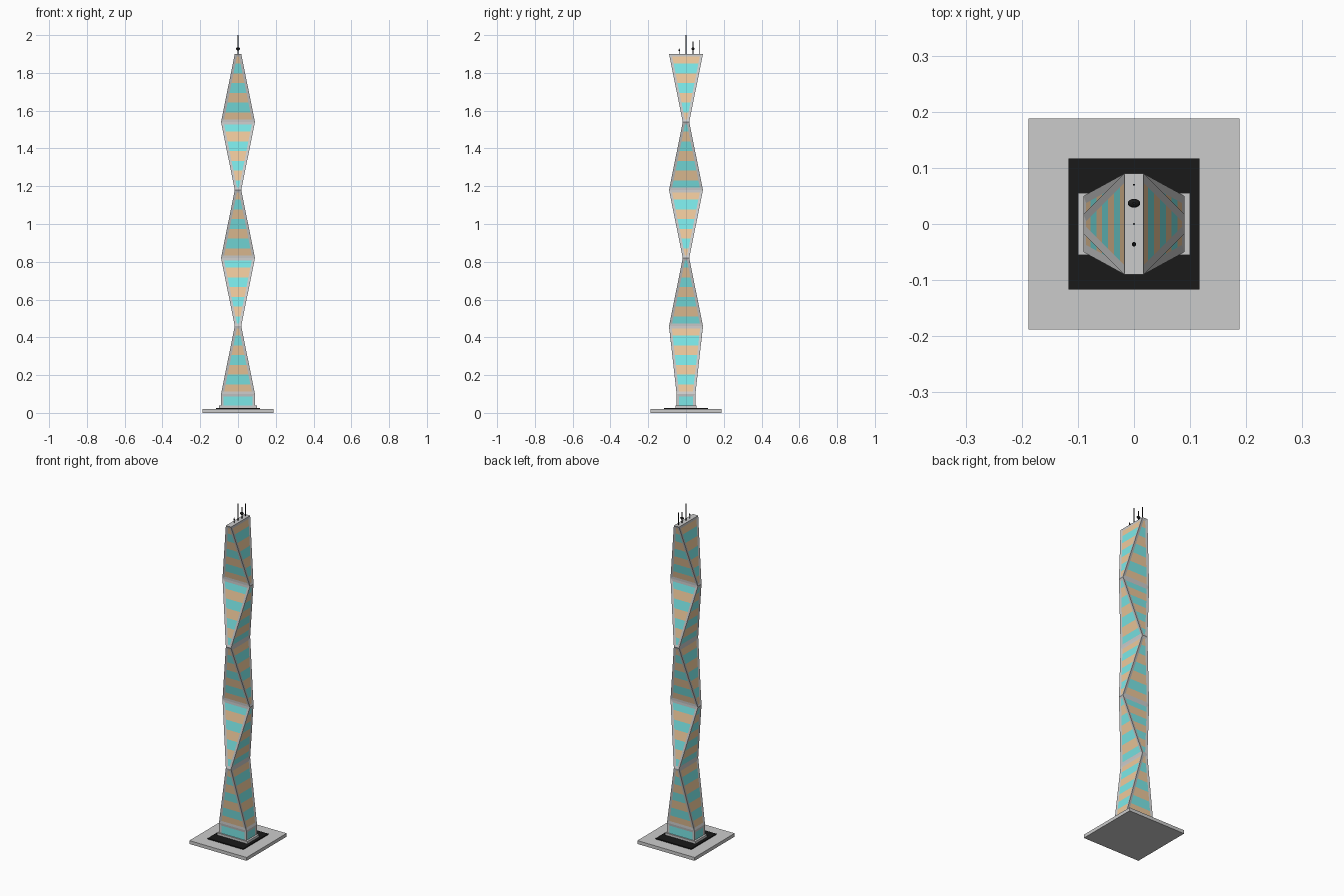
import bpy, bmesh
from mathutils import Matrix

if "Cube" in bpy.data.objects:
    bpy.data.objects.remove(bpy.data.objects["Cube"])


def material(name, rgb):
    m = bpy.data.materials.new(name)
    m.diffuse_color = (*rgb, 1)
    m.use_nodes = True
    m.node_tree.nodes["Principled BSDF"].inputs["Base Color"].default_value = m.diffuse_color
    return m


GREY = material("concrete", (0.6, 0.6, 0.6))
TAN = material("tan_bands", (0.85, 0.58, 0.33))
TEAL = material("teal_glass", (0.2, 0.8, 0.8))
BLACK = material("black", (0.01, 0.01, 0.01))


def finish(bm, name, *mats):
    me = bpy.data.meshes.new(name)
    bm.to_mesh(me)
    bm.free()
    for m in mats:
        me.materials.append(m)
    ob = bpy.data.objects.new(name, me)
    bpy.context.collection.objects.link(ob)
    return ob


def box(name, hx, hy, z0, z1, mat):
    bm = bmesh.new()
    bmesh.ops.create_cube(bm, size=1, matrix=Matrix.Translation((0, 0, (z0 + z1) / 2))
                          @ Matrix.Diagonal((2 * hx, 2 * hy, z1 - z0, 1)))
    return finish(bm, name, mat)


def mast(name, y, r, z1):
    bm = bmesh.new()
    bmesh.ops.create_cone(bm, cap_ends=True, segments=12, radius1=r, radius2=r, depth=z1 - 1.895,
                          matrix=Matrix.Translation((0, y, (z1 + 1.895) / 2)))
    return finish(bm, name, BLACK)


def pod(name, y, z, rx, ry, rz):
    bm = bmesh.new()
    bmesh.ops.create_uvsphere(bm, u_segments=16, v_segments=10, radius=1,
                              matrix=Matrix.Translation((0, y, z)) @ Matrix.Diagonal((rx, ry, rz, 1)))
    for f in bm.faces:
        f.smooth = True
    return finish(bm, name, BLACK)


# Ground slab, dark paving and plinth
box("ground_slab", 0.188, 0.188, 0, 0.02, GREY)
box("dark_paving", 0.117, 0.117, 0.018, 0.026, BLACK)
box("plinth", 0.1, 0.055, 0.024, 0.04, GREY)

# Tower: rectangles alternating wide in x and wide in y
WIDE, THIN, STEP = 0.09, 0.017, 0.36
rings = [(0.02, WIDE, 0.05), (0.1, WIDE, 0.05)]
for i in range(1, 6):
    rings.append((0.1 + i * STEP, *((THIN, WIDE) if i % 2 else (WIDE, THIN))))

bm = bmesh.new()
loops = [[bm.verts.new((sx * hx, sy * hy, z)) for sx, sy in ((-1, -1), (1, -1), (1, 1), (-1, 1))]
         for z, hx, hy in rings]
panels = []
for a, b in zip(loops, loops[1:]):
    for k in range(4):
        n = (k + 1) % 4
        panels.append(bm.faces.new((a[k], a[n], b[n], b[k])))
bm.faces.new(loops[0][::-1])
bm.faces.new(loops[-1])
bm.normal_update()

# Recessed panels inside a grey frame
bmesh.ops.inset_individual(bm, faces=panels, thickness=0.014, depth=-0.002, use_even_offset=True)
for f in bm.faces:
    f.material_index = 0
for f in panels:
    f.material_index = 1

# Horizontal colour bands, seven per storey block
BAND = STEP / 7
for k in range(1, 35):
    if k % 7:
        fs = [f for f in bm.faces if f.material_index == 1]
        geom = fs + list({e for f in fs for e in f.edges}) + list({v for f in fs for v in f.verts})
        bmesh.ops.bisect_plane(bm, geom=geom, dist=1e-6, plane_co=(0, 0, 0.1 + k * BAND), plane_no=(0, 0, 1))
for f in bm.faces:
    if f.material_index == 1:
        k = int((f.calc_center_bounds().z - 0.1) // BAND)
        if k < 0 or k % 2:
            f.material_index = 2
finish(bm, "tower", GREY, TAN, TEAL)

# Roof masts and pods
mast("tall_mast", 0, 0.0018, 2.0)
mast("rear_mast", 0.07, 0.0018, 1.975)
mast("large_pod_mast", 0.037, 0.0025, 1.965)
mast("small_pod_mast", -0.036, 0.002, 1.93)
pod("large_pod", 0.037, 1.928, 0.011, 0.008, 0.008)
pod("small_pod", -0.036, 1.92, 0.004, 0.004, 0.006)
